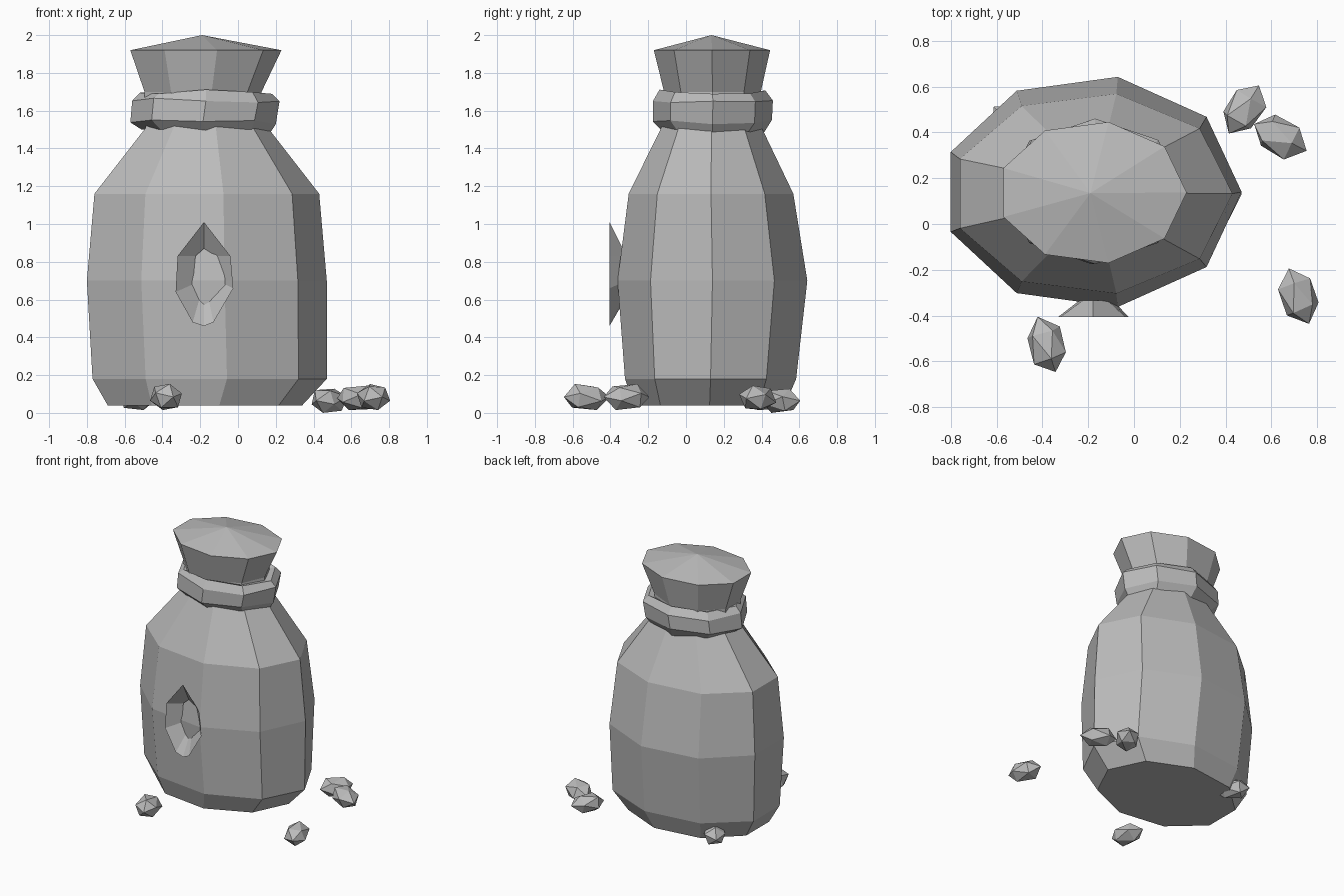
import bpy, bmesh, math, random
from mathutils import Matrix, Vector

if "Cube" in bpy.data.objects:
    bpy.data.objects.remove(bpy.data.objects["Cube"])

random.seed(4)
grey = bpy.data.materials.new("stone grey")
grey.diffuse_color = (0.5, 0.5, 0.5, 1)
grey.use_nodes = True
grey.node_tree.nodes["Principled BSDF"].inputs["Base Color"].default_value = grey.diffuse_color
CX, CY = -0.175, 0.14


def finish(name, bm):
    bmesh.ops.recalc_face_normals(bm, faces=bm.faces)
    me = bpy.data.meshes.new(name)
    bm.to_mesh(me)
    bm.free()
    me.materials.append(grey)
    ob = bpy.data.objects.new(name, me)
    bpy.context.collection.objects.link(ob)
    return ob


def bridge(bm, a, b):
    n = len(a)
    for i in range(n):
        j = (i + 1) % n
        bm.faces.new((a[i], a[j], b[j], b[i]))


def loft(name, rings, sides, bottom=True, apex=None, close=False, jitter=0.0):
    """Stack oval rings given as (z, x_min, x_max, y_min, y_max)."""
    bm = bmesh.new()
    loops = []
    lo = min(math.cos(math.tau * i / sides) for i in range(sides))
    for z, x0, x1, y0, y1 in rings:
        rx = (x1 - x0) / (1 - lo)
        cx, cy, ry = x1 - rx, (y0 + y1) / 2, (y1 - y0) / 2
        loop = []
        for i in range(sides):
            a = math.tau * i / sides
            dz = random.uniform(-jitter, jitter)
            loop.append(bm.verts.new((cx + rx * math.cos(a), cy + ry * math.sin(a), z + dz)))
        loops.append(loop)
    for a, b in zip(loops, loops[1:]):
        bridge(bm, a, b)
    if close:
        bridge(bm, loops[-1], loops[0])
    elif bottom:
        bm.faces.new(loops[0][::-1])
    if apex:
        tip = bm.verts.new(apex)
        for i in range(sides):
            bm.faces.new((loops[-1][i], loops[-1][(i + 1) % sides], tip))
    elif not close:
        bm.faces.new(loops[-1])
    return finish(name, bm)


# nine-sided sack body
loft("sack_body", [
    (0.04, -0.69, 0.34, -0.28, 0.53),
    (0.18, -0.77, 0.47, -0.33, 0.59),
    (0.70, -0.80, 0.47, -0.37, 0.65),
    (1.16, -0.76, 0.43, -0.31, 0.575),
    (1.52, -0.48, 0.15, -0.13, 0.40)], 9)

# gathered cloth above the tie
loft("sack_mouth", [
    (1.50, -0.49, 0.14, -0.12, 0.39),
    (1.70, -0.495, 0.125, -0.12, 0.40),
    (1.92, -0.57, 0.23, -0.175, 0.45)], 9, apex=(-0.19, 0.135, 2.0))

# eight-sided tie round the neck
loft("neck_tie", [
    (1.49, -0.51, 0.17, -0.13, 0.41),
    (1.54, -0.57, 0.20, -0.175, 0.455),
    (1.655, -0.56, 0.22, -0.175, 0.46),
    (1.70, -0.52, 0.18, -0.14, 0.42),
    (1.68, -0.45, 0.10, -0.08, 0.36),
    (1.52, -0.45, 0.10, -0.08, 0.36)], 8, close=True, jitter=0.012)

# almond-shaped flared emblem on the front
outer = [(-0.18, 1.01), (-0.04, 0.83), (-0.025, 0.66), (-0.13, 0.48),
         (-0.18, 0.46), (-0.24, 0.48), (-0.33, 0.64), (-0.32, 0.83)]
inner = [(-0.18, 0.87), (-0.115, 0.83), (-0.09, 0.69), (-0.155, 0.60),
         (-0.18, 0.58), (-0.205, 0.60), (-0.24, 0.68), (-0.225, 0.83)]
bm = bmesh.new()
rim = [bm.verts.new((x, -0.405, z)) for x, z in outer]
well = [bm.verts.new((x, -0.335, z)) for x, z in inner]
bridge(bm, rim, well)
finish("front_emblem", bm)

# loose nuggets: x, y, z, heading in degrees
for k, (x, y, z, ang) in enumerate([
        (0.48, 0.50, 0.07, 58), (0.635, 0.38, 0.08, -27), (0.72, -0.315, 0.08, 110),
        (-0.38, -0.53, 0.085, -72), (-0.535, 0.42, 0.075, 130)]):
    bm = bmesh.new()
    bmesh.ops.create_icosphere(bm, subdivisions=1, radius=1)
    for v in bm.verts:
        v.co *= random.uniform(0.92, 1.06)
        v.co = Vector((v.co.z * 0.13, v.co.y * 0.088, v.co.x * 0.074))
    bm.transform(Matrix.Translation((x, y, z)) @ Matrix.Rotation(math.radians(ang), 4, 'Z'))
    low = min(v.co.z for v in bm.verts)
    bm.transform(Matrix.Translation((0, 0, (0.0 if k == 0 else 0.015) - low)))
    finish(f"nugget_{k + 1}", bm)
